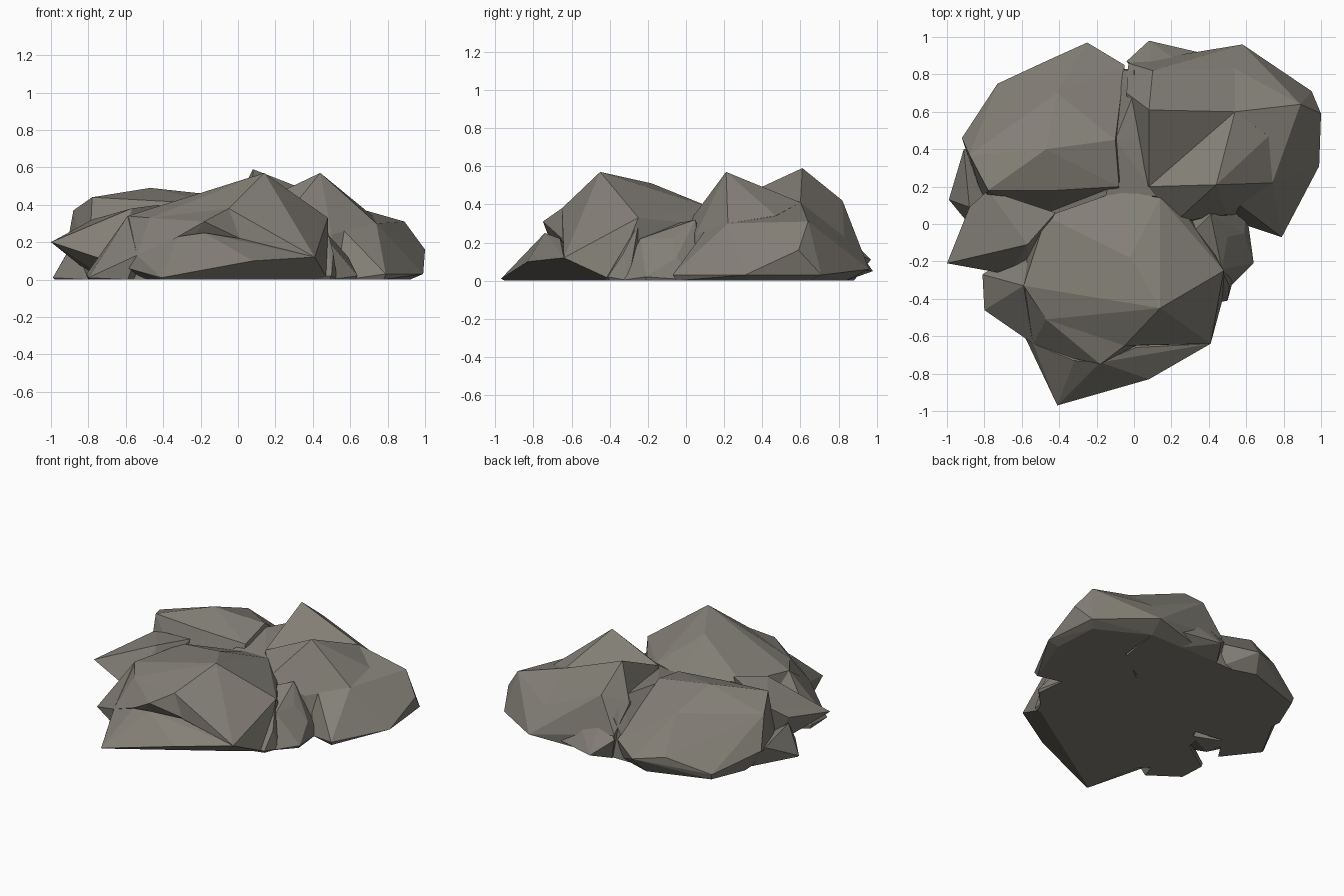
import bpy, bmesh, math

stone = bpy.data.materials.new("warm grey stone")
stone.diffuse_color = (0.23, 0.215, 0.185, 1)


def boulder(name, corners, footprint):
    """Faceted stone: convex hull of its corner points and its ground outline (z = 0)."""
    bm = bmesh.new()
    for p in corners + [(x, y, 0) for x, y in footprint]:
        bm.verts.new(p)
    bmesh.ops.convex_hull(bm, input=bm.verts[:])
    loose = [v for v in bm.verts if not v.link_faces]
    bmesh.ops.delete(bm, geom=loose, context='VERTS')
    bmesh.ops.dissolve_limit(bm, angle_limit=math.radians(2),
                             verts=bm.verts[:], edges=bm.edges[:])
    bmesh.ops.recalc_face_normals(bm, faces=bm.faces[:])
    me = bpy.data.meshes.new(name)
    bm.to_mesh(me)
    bm.free()
    me.materials.append(stone)
    ob = bpy.data.objects.new(name, me)
    bpy.context.collection.objects.link(ob)
    return ob


# Front boulder, its brow, the ledge at its foot and its left shoulder
boulder("front_boulder",
        [(0.14, -0.45, 0.57), (-0.02, -0.18, 0.51), (0.48, -0.25, 0.33),
         (-0.05, -0.65, 0.38), (-0.59, -0.33, 0.34),
         (-0.47, -0.51, 0.33), (-0.47, 0.04, 0.36), (-0.07, 0.18, 0.36),
         (0.14, 0.14, 0.38), (0.30, -0.15, 0.38), (0.29, 0.03, 0.30),
         (0.41, -0.64, 0.12), (0.01, -0.65, 0.22)],
        [(0.48, -0.38), (0.27, -0.52), (-0.40, -0.60), (-0.62, -0.45),
         (-0.55, 0.0), (0.3, 0.08)])
boulder("front_brow",
        [(-0.18, -0.75, 0.31), (-0.05, -0.65, 0.38), (-0.28, -0.27, 0.42),
         (-0.47, -0.51, 0.33), (-0.54, -0.64, 0.13), (-0.32, -0.72, 0.23),
         (0.01, -0.65, 0.22), (-0.59, -0.33, 0.33)],
        [(-0.4, -0.6), (-0.5, -0.5)])
boulder("front_ledge",
        [(-0.41, -0.97, 0.01), (0.08, -0.83, 0.10), (0.01, -0.66, 0.22),
         (-0.18, -0.74, 0.25), (-0.32, -0.73, 0.23), (-0.59, -0.59, 0.06),
         (-0.54, -0.64, 0.13), (0.41, -0.64, 0.12)],
        [(-0.41, -0.95), (0.27, -0.52), (-0.5, -0.45)])
boulder("front_left_shoulder",
        [(-0.80, -0.46, 0.01), (-0.81, -0.27, 0.03), (-0.70, -0.38, 0.14),
         (-0.59, -0.33, 0.34), (-0.46, -0.18, 0.33), (-0.54, -0.64, 0.13)],
        [(-0.79, -0.45), (-0.59, -0.59), (-0.8, -0.27), (-0.4, 0.0)])

# Back left boulder and its jutting spur
boulder("back_left_boulder",
        [(-0.47, 0.40, 0.49), (-0.78, 0.18, 0.44), (-0.88, 0.37, 0.37),
         (-0.41, 0.70, 0.38), (-0.10, 0.45, 0.45), (-0.42, 0.18, 0.42),
         (-0.08, 0.20, 0.40), (-0.92, 0.46, 0.15), (-0.73, 0.75, 0.04),
         (-0.45, 0.88, 0.14), (-0.25, 0.97, 0.11), (-0.05, 0.85, 0.15)],
        [(-0.82, 0.5), (-0.72, 0.74), (-0.3, 0.88), (-0.05, 0.8),
         (-0.80, 0.1), (-0.45, 0.05), (-0.1, 0.1)])
boulder("left_spur",
        [(-1.0, -0.21, 0.20), (-0.88, 0.09, 0.24), (-0.78, 0.18, 0.32),
         (-0.42, 0.06, 0.40), (-0.57, -0.11, 0.38), (-0.67, -0.27, 0.09),
         (-0.57, -0.20, 0.15)],
        [(-0.70, -0.1), (-0.5, 0.0), (-0.75, 0.1)])
boulder("left_toe",
        [(-0.99, 0.13, 0.01), (-0.91, 0.40, 0.15), (-0.88, 0.09, 0.2)],
        [(-0.98, 0.13), (-0.80, -0.1), (-0.6, 0.2), (-0.82, 0.42)])

# Back right boulder: rear peak, front peak and flank leave a dip between them
boulder("back_right_rear_peak",
        [(0.08, 0.61, 0.59), (0.54, 0.60, 0.41), (0.54, 0.83, 0.23),
         (0.10, 0.82, 0.42), (0.08, 0.20, 0.40), (0.58, 0.96, 0.06),
         (0.38, 0.91, 0.06), (-0.03, 0.86, 0.18), (-0.04, 0.70, 0.35)],
        [(0.0, 0.84), (0.55, 0.84), (0.0, 0.2), (0.5, 0.5)])
boulder("back_right_front_peak",
        [(0.44, 0.21, 0.57), (0.08, 0.20, 0.40), (0.54, 0.60, 0.41),
         (0.72, 0.47, 0.34), (0.74, 0.22, 0.30), (0.22, 0.01, 0.30),
         (0.50, 0.05, 0.24)],
        [(0.08, 0.2), (0.3, 0.0), (0.57, 0.05), (0.75, 0.25), (0.6, 0.6)])
boulder("back_right_flank",
        [(0.54, 0.60, 0.41), (0.54, 0.83, 0.23), (0.72, 0.47, 0.34),
         (0.89, 0.64, 0.31), (1.0, 0.59, 0.16), (0.99, 0.31, 0.03),
         (0.95, 0.71, 0.03), (0.58, 0.96, 0.06), (0.74, 0.22, 0.30)],
        [(0.92, 0.33), (0.90, 0.65), (0.55, 0.84), (0.5, 0.3), (0.72, 0.1)])
boulder("back_splinter",
        [(0.08, 0.98, 0.05), (-0.04, 0.87, 0.15), (0.22, 0.88, 0.18),
         (0.38, 0.91, 0.06), (0.10, 0.80, 0.3)],
        [(0.0, 0.84), (0.3, 0.84), (0.1, 0.7)])
boulder("right_spur",
        [(0.79, -0.07, 0.03), (0.74, 0.22, 0.30), (0.50, 0.15, 0.33),
         (0.58, 0.05, 0.14), (0.99, 0.31, 0.03)],
        [(0.78, -0.05), (0.92, 0.33), (0.4, 0.3), (0.58, 0.0)])

# Small wedge stones that close the gaps
boulder("right_wedge",
        [(0.64, -0.21, 0.02), (0.59, -0.05, 0.12),
         (0.50, -0.07, 0.22), (0.41, 0.05, 0.32), (0.31, -0.05, 0.30),
         (0.47, -0.24, 0.22)],
        [(0.63, -0.21), (0.50, -0.35), (0.25, -0.2), (0.3, 0.15), (0.6, 0.08)])
boulder("right_toe",
        [(0.50, -0.41, 0.02), (0.51, -0.33, 0.14), (0.47, -0.25, 0.30)],
        [(0.49, -0.40), (0.53, -0.30), (0.35, -0.2), (0.3, -0.45)])
boulder("centre_wedge",
        [(-0.15, 0.15, 0.36), (0.12, 0.15, 0.37), (0.02, 0.45, 0.40),
         (-0.10, 0.45, 0.42), (0.0, 0.70, 0.40), (0.0, 0.82, 0.28)],
        [(-0.5, 0.0), (0.4, 0.0), (0.1, 0.83), (-0.15, 0.83)])
